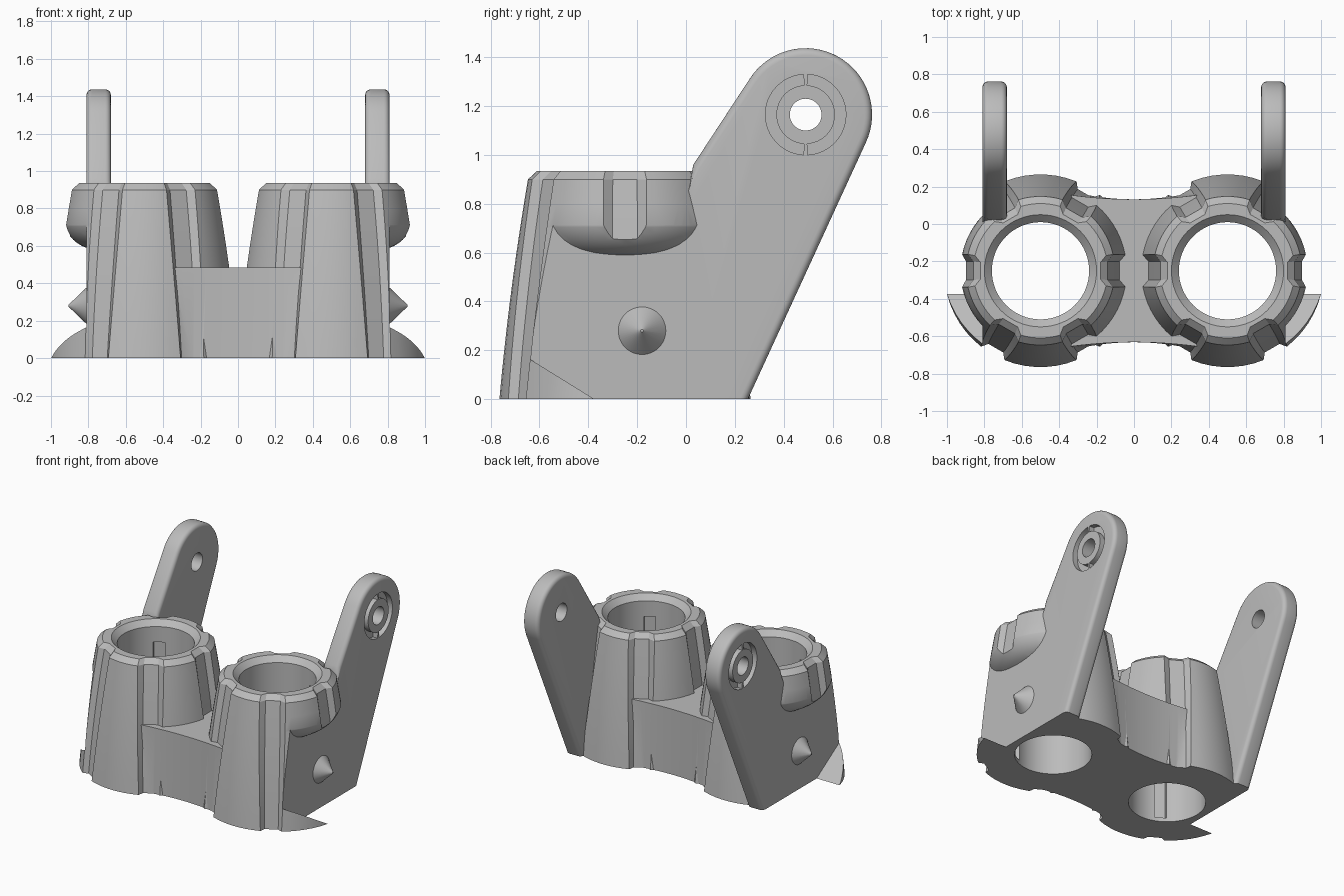
import bpy, bmesh
from math import sin, cos, pi, radians, sqrt
from mathutils import Matrix, Vector

cube = bpy.data.objects.get("Cube")
if cube:
    bpy.data.objects.remove(cube)

grey = bpy.data.materials.new("plain_grey")
grey.use_nodes = True
grey.diffuse_color = (0.5, 0.5, 0.5, 1)
grey.node_tree.nodes["Principled BSDF"].inputs["Base Color"].default_value = (0.5, 0.5, 0.5, 1)

CX, CY = 0.5, -0.25        # cup axis
SIDE = 0.81                # outer plane of the side plates
RIM = 0.935                # cup height
PIN = Vector((0.49, 1.165))  # pin hole in the y-z plane


def add_object(name, bm):
    bmesh.ops.recalc_face_normals(bm, faces=bm.faces)
    mesh = bpy.data.meshes.new(name)
    bm.to_mesh(mesh)
    bm.free()
    mesh.materials.append(grey)
    obj = bpy.data.objects.new(name, mesh)
    bpy.context.collection.objects.link(obj)
    return obj


def loft(name, rings):
    """Closed solid through equal-length rings of points."""
    bm = bmesh.new()
    rows = [[bm.verts.new(p) for p in ring] for ring in rings]
    n = len(rows[0])
    for a, b in zip(rows, rows[1:]):
        for i in range(n):
            j = (i + 1) % n
            bm.faces.new((a[i], a[j], b[j], b[i]))
    bm.faces.new(rows[0][::-1])
    bm.faces.new(rows[-1])
    return add_object(name, bm)


def revolve(name, profile, n=64):
    """Turn (radius, z) pairs round the cup axis."""
    return loft(name, [[(CX + r * cos(2 * pi * i / n), CY + r * sin(2 * pi * i / n), z)
                        for i in range(n)] for r, z in profile])


def cylinder_x(name, r1, r2, x1, x2, y, z, n=48):
    return loft(name, [[(x, y + r * cos(2 * pi * i / n), z + r * sin(2 * pi * i / n))
                        for i in range(n)] for x, r in ((x1, r1), (x2, r2))])


def box(name, size, matrix):
    bm = bmesh.new()
    bmesh.ops.create_cube(bm, size=1, matrix=matrix @ Matrix.Diagonal((*size, 1)))
    return add_object(name, bm)


def mirrored(obj, name):
    copy = obj.copy()
    copy.data = obj.data.copy()
    copy.name = name
    copy.data.transform(Matrix.Diagonal((-1, 1, 1, 1)))
    copy.data.flip_normals()
    bpy.context.collection.objects.link(copy)
    return copy


def combine(target, tool, operation):
    """Apply a boolean and discard the tool."""
    mod = target.modifiers.new("combine", 'BOOLEAN')
    mod.object, mod.operation, mod.solver = tool, operation, 'EXACT'
    bpy.context.view_layer.objects.active = target
    bpy.ops.object.modifier_apply(modifier=mod.name)
    bpy.data.objects.remove(tool)


# Cup: bulging taper with six flared grooves
def cup_ring(z, shrink=0.0):
    r = 0.515 - 0.09 * z - 0.045 * z * z - shrink
    t = z / RIM
    floor, edge = 5.5 + 2.5 * t, 8 + 5 * t
    ring = []
    for k in range(6):
        offsets = [(-floor, 0.035), (floor, 0.035)]
        offsets += [(edge + (60 - 2 * edge) * i / 7, 0) for i in range(8)]
        for angle, depth in offsets:
            a = radians(60 * k + angle)
            ring.append((CX + (r - depth) * cos(a), CY + (r - depth) * sin(a), z))
    return ring


levels = [-0.1 + 0.1 * i for i in range(11)]
body = loft("cup_body", [cup_ring(z) for z in levels] + [cup_ring(RIM, 0.032)])

# Flatten the lower outer side, leaving a rounded overhang above and a foot fin below
outline = ((-0.214, -0.1), (-0.9, 0.325), (-0.9, 1.2), (0.5, 1.2), (0.5, -0.1))
flat_cut = loft("flat_cut", [[(x, y, z) for y, z in outline] for x in (SIDE, 1.3)])
dome = [(0.25 + 0.185 * sin(i * pi / 20), 0.76 - 0.18 * cos(i * pi / 20)) for i in range(11)]
combine(flat_cut, revolve("dome", dome + [(0.55, 0.82), (0.55, 1.4)]), 'DIFFERENCE')
combine(body, flat_cut, 'DIFFERENCE')


# Side plate: leaning arm with round end and softened rim
def plate_outline(d):
    r = 0.272 - d
    lean_back, lean_front = radians(65.3), radians(56.7)
    start, end = lean_back - pi / 2, lean_front + pi / 2
    arc = [PIN + r * Vector((cos(a), sin(a)))
           for a in (start + (end - start) * i / 32 for i in range(33))]
    foot = arc[0] - Vector((cos(lean_back), sin(lean_back))) * 1.27
    neck = arc[-1] - Vector((cos(lean_front), sin(lean_front))) * 0.424
    return [Vector((-0.2, -0.12)), foot] + arc + [neck, Vector((0.012, 0.86)),
                                                  Vector((-0.02, 0.7)), Vector((-0.2, 0.5))]


FILLET = 0.03
steps = [i * pi / 10 for i in range(6)]
layers = [(0.68 + FILLET * (1 - cos(a)), FILLET * (1 - sin(a))) for a in steps]
layers += [(SIDE - FILLET * (1 - cos(a)), FILLET * (1 - sin(a))) for a in reversed(steps)]
plate = loft("side_plate", [[(x, p.x, p.y) for p in plate_outline(d)] for x, d in layers])

# Pin hole and split ring recess
combine(plate, cylinder_x("pin_hole", 0.065, 0.065, 0.5, 1, *PIN), 'DIFFERENCE')
for side in (0, 1):
    angles = [radians(-87 + 180 * side + 174 * i / 24) for i in range(25)]
    recess = loft("ring_recess", [[(x, PIN.x + r * cos(a), PIN.y + r * sin(a))
                                   for r, x in ((0.12, 0.77), (0.165, 0.77),
                                                (0.165, 0.9), (0.12, 0.9))] for a in angles])
    combine(plate, recess, 'DIFFERENCE')
combine(body, plate, 'UNION')

# Pointed stud on the outer side
combine(body, cylinder_x("stud", 0.107, 0.006, SIDE - 0.01, 0.905, -0.18, 0.28), 'UNION')

# Bore with chamfered mouth and two inner keyways
bore = revolve("bore", [(0.26, -0.3), (0.26, 0.895), (0.30, RIM), (0.34, 0.97)])
for angle in (60, -60):
    spot = (Matrix.Translation((CX, CY, 0.405)) @ Matrix.Rotation(radians(angle), 4, 'Z')
            @ Matrix.Translation((0.26, 0, 0)))
    combine(bore, box("keyway", (0.08, 0.08, 0.75), spot), 'UNION')
other_bore = mirrored(bore, "other_bore")

# Second half, then the waisted bridge between the cups
combine(body, mirrored(body, "other_half"), 'UNION')
rings = []
for z, bow in ((-0.1, 0.4), (0.485, 0.2)):
    xs = [-0.4 + 0.8 * i / 24 for i in range(25)]
    front = [(x, CY - 0.382 - bow * x * x, z) for x in xs]
    back = [(x, CY + 0.382 + bow * x * x, z) for x in reversed(xs)]
    rings.append(front + back)
combine(body, loft("bridge", rings), 'UNION')

# Open the bores and level the underside
combine(body, bore, 'DIFFERENCE')
combine(body, other_bore, 'DIFFERENCE')
combine(body, box("ground_cut", (4, 4, 1), Matrix.Translation((0, 0, -0.5))), 'DIFFERENCE')

body.name = "twin_cup_bracket"
bpy.ops.object.select_all(action='DESELECT')
body.select_set(True)
bpy.context.view_layer.objects.active = body
bpy.ops.object.shade_smooth_by_angle(angle=radians(25))
